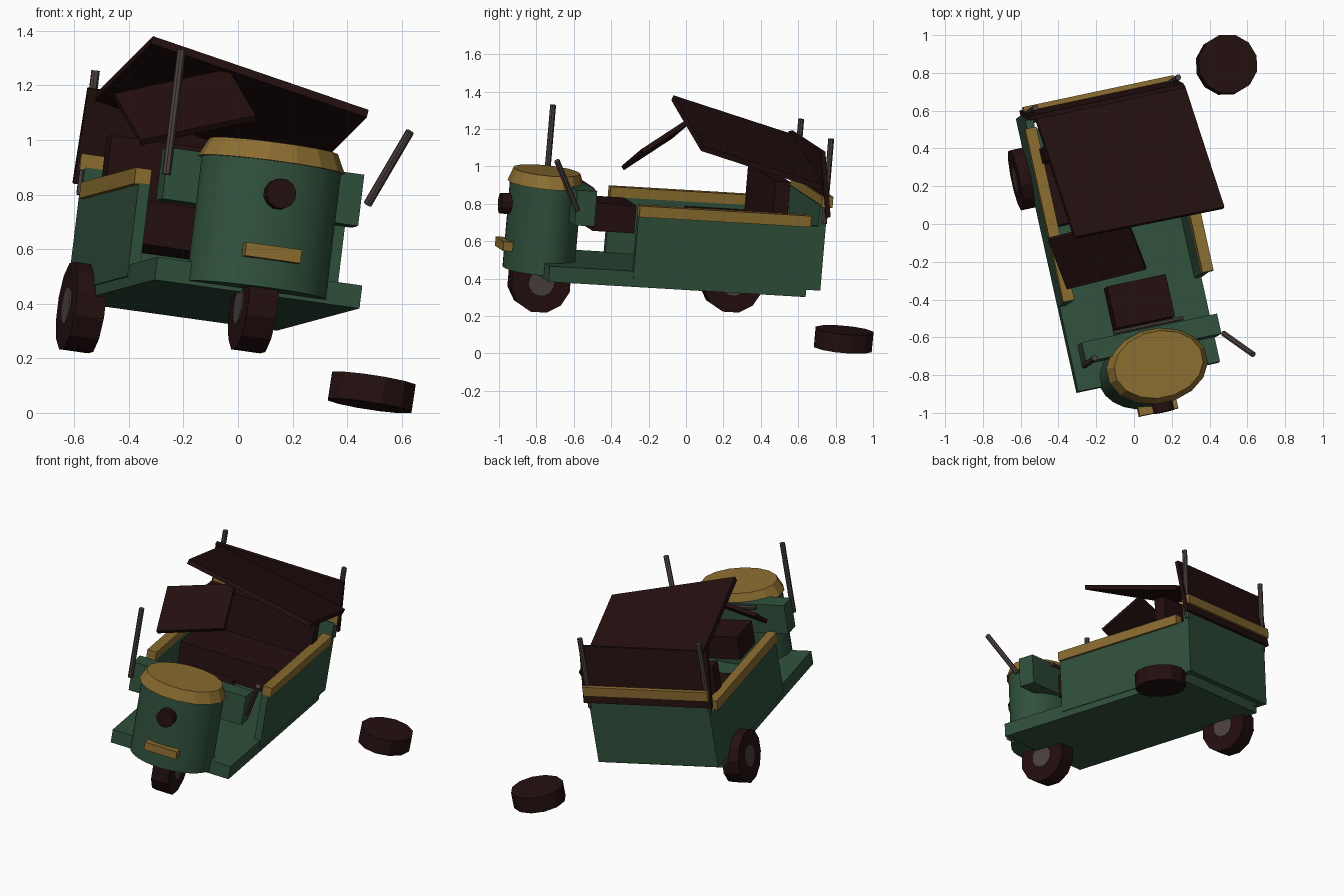
import bpy, bmesh
from math import pi
from mathutils import Matrix, Vector

cube = bpy.data.objects.get("Cube")
if cube:
    bpy.data.objects.remove(cube)


def material(name, rgb):
    m = bpy.data.materials.new(name)
    m.use_nodes = True
    m.diffuse_color = (*rgb, 1)
    node = next(n for n in m.node_tree.nodes if n.type == 'BSDF_PRINCIPLED')
    node.inputs["Base Color"].default_value = (*rgb, 1)
    node.inputs["Roughness"].default_value = 0.8
    return m


GREEN = material("dull green", (.03, .083, .045))
MAROON = material("dark maroon", (.018, .005, .005))
MUSTARD = material("mustard", (.26, .155, .03))
METAL = material("grey metal", (.075, .055, .05))

# Tilted frame of the wrecked vehicle: x across, y towards the back, z up
up = Vector((.12, .085, .989)).normalized()
back = Vector((-.215, .975, -.058))
back = (back - up * back.dot(up)).normalized()
side = back.cross(up)
BODY = Matrix((side, back, up)).transposed().to_4x4()
BODY.translation = (.07, -.815, .435)
WORLD = Matrix.Identity(4)


def finish(name, bm, mat, frame, smooth=False):
    bmesh.ops.transform(bm, matrix=frame, verts=bm.verts)
    bmesh.ops.recalc_face_normals(bm, faces=bm.faces)
    me = bpy.data.meshes.new(name)
    bm.to_mesh(me)
    bm.free()
    me.materials.append(mat)
    ob = bpy.data.objects.new(name, me)
    bpy.context.scene.collection.objects.link(ob)
    if smooth:
        bpy.ops.object.select_all(action='DESELECT')
        ob.select_set(True)
        bpy.context.view_layer.objects.active = ob
        bpy.ops.object.shade_smooth_by_angle(angle=.7)
    return ob


def panel(name, centre, e1, e2, thick, mat, frame=BODY):
    """Thin board spanned by two edge vectors."""
    e1, e2 = Vector(e1), Vector(e2)
    m = Matrix((e1, e2, e1.cross(e2).normalized() * thick)).transposed().to_4x4()
    m.translation = centre
    bm = bmesh.new()
    bmesh.ops.create_cube(bm, size=1, matrix=m)
    return finish(name, bm, mat, frame)


def box(name, x, y, z, mat):
    """Box from its ranges in the vehicle frame."""
    mid = [(a + b) / 2 for a, b in (x, y, z)]
    return panel(name, mid, (x[1] - x[0], 0, 0), (0, y[1] - y[0], 0), z[1] - z[0], mat)


def rod(name, a, b, r, mat, sides=8, frame=BODY, r2=None, squash=1, smooth=False):
    """Cylinder or taper between two points."""
    a, b = Vector(a), Vector(b)
    rot = (b - a).to_track_quat('Z', 'Y').to_matrix().to_4x4()
    m = Matrix.Translation((a + b) / 2) @ rot @ Matrix.Diagonal((1, squash, 1, 1))
    bm = bmesh.new()
    bmesh.ops.create_cone(bm, cap_ends=True, segments=sides, radius1=r,
                          radius2=r if r2 is None else r2, depth=(b - a).length)
    bmesh.ops.rotate(bm, verts=bm.verts, matrix=Matrix.Rotation(pi / sides, 3, 'Z'))
    bmesh.ops.transform(bm, matrix=m, verts=bm.verts)
    return finish(name, bm, mat, frame, smooth)


def wheel(name, x, y, z):
    rod(name + "_tyre", (x - .055, y, z), (x + .055, y, z), .165, MAROON, 12)
    rod(name + "_hub", (x - .06, y, z), (x + .06, y, z), .07, METAL, 12)


# Floor, side walls and their rails
box("floor", (-.387, .387), (0, 1.41), (0, .085), GREEN)
for s, label in ((1, "left"), (-1, "right")):
    box(label + "_wall", sorted((s * .35, s * .393)), (.46, 1.47), (.04, .385), GREEN)
    box(label + "_rail", sorted((s * .35, s * .41)), (.46, 1.4), (.38, .44), MUSTARD)
    rod(label + "_rear_pole", (s * .39, 1.475, .4), (s * .39, 1.475, .86), .016, METAL)

# Tail wall and its rail
box("tail_wall", (-.393, .393), (1.445, 1.486), (.04, .5), GREEN)
box("tail_rail", (-.41, .41), (1.45, 1.51), (.49, .55), MUSTARD)

# Rounded nose with cap, lamp and plate
rod("nose", (0, .025, .015), (0, .025, .49), .26, GREEN, 24, squash=.73, smooth=True)
rod("nose_cap", (0, .025, .48), (0, .025, .55), .274, MUSTARD, 16, r2=.24, squash=.74)
rod("headlamp", (0, -.215, .36), (0, -.14, .36), .056, MAROON, 12)
box("front_plate", (-.105, .105), (-.2, -.13), (.117, .167), MUSTARD)

# Dashboard beam, handlebar and front poles
box("dashboard", (-.37, .37), (.12, .228), (.31, .5), GREEN)
rod("handlebar", (-.19, .243, .485), (.19, .243, .485), .012, METAL)
rod("right_front_pole", (-.368, .11, .4), (-.368, .11, .86), .016, METAL)
rod("left_front_pole", (.475, -.58, .765), (.63, -.69, 1.03), .016, METAL, frame=WORLD)

# Seats
box("driver_seat", (-.16, .16), (.267, .495), (.26, .41), MAROON)
box("bench_seat", (-.348, .348), (.87, 1.25), (.2, .36), MAROON)
box("bench_back", (-.36, .36), (1.2, 1.28), (.3, .61), MAROON)

# Collapsed roof, hanging rear flap and loose windscreen board
panel("roof", (.05, 1.095, .77), (.835, 0, -.159), (-.042, .685, -.178), .03, MAROON)
panel("rear_flap", (0, 1.46, .615), (.84, 0, 0), (0, .06, -.35), .025, MAROON)
panel("loose_board", (-.195, -.157, 1.12), (.42, .105, .09), (-.1, .26, .17),
      .025, MAROON, WORLD)

# Wheels on the vehicle, and the one that came off
wheel("front_wheel", 0, .035, -.048)
wheel("right_rear_wheel", -.4, 1.172, -.036)
centre, axis = Vector((.49, .843, .075)), Vector((.15, .09, .985)).normalized() * .05
rod("fallen_wheel", centre - axis, centre + axis, .16, MAROON, 12, frame=WORLD)
